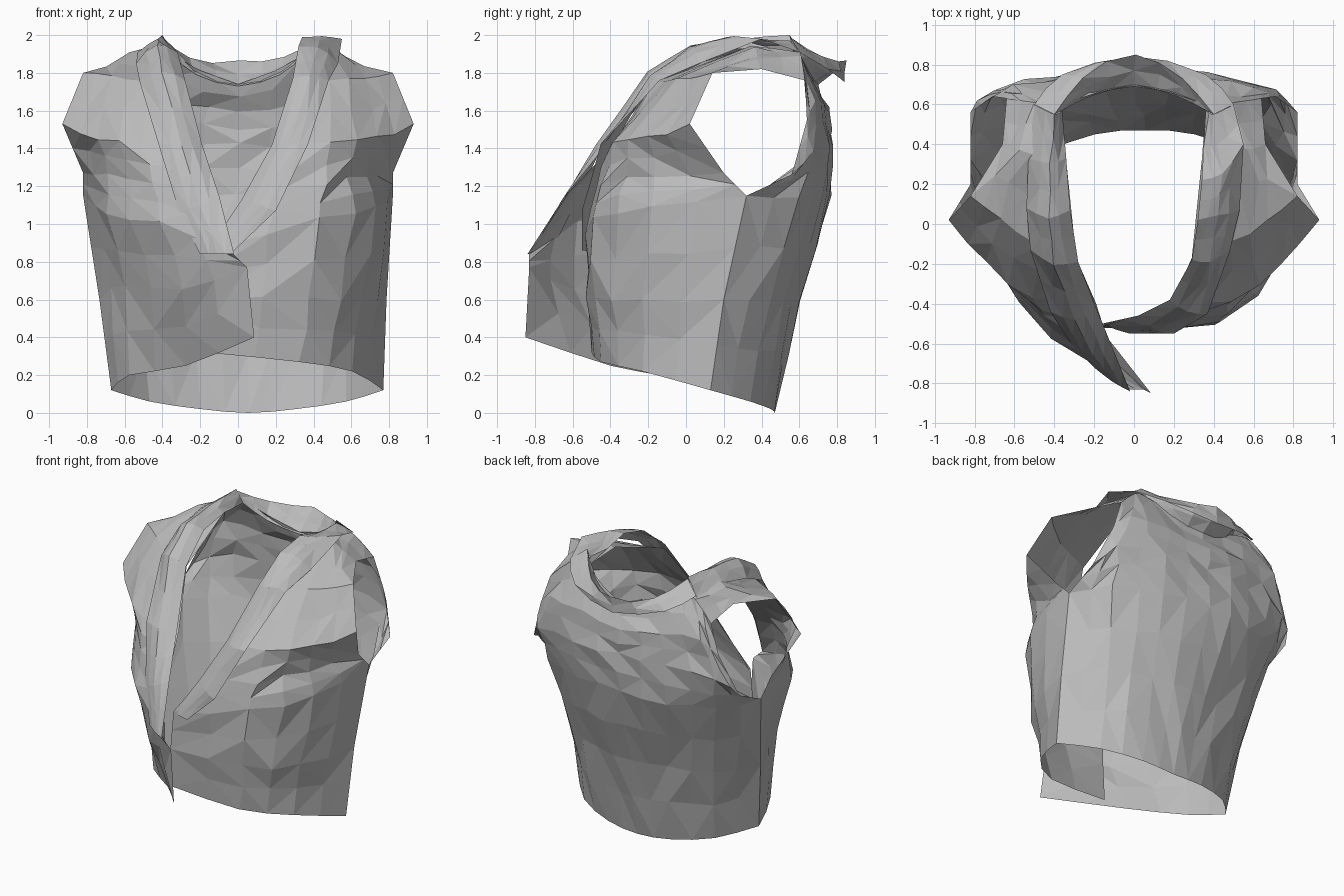
import bpy, bmesh, random
from mathutils import Vector

random.seed(4)
if "Cube" in bpy.data.objects:
    bpy.data.objects.remove(bpy.data.objects["Cube"], do_unlink=True)

cloth = bpy.data.materials.new("grey cloth")
cloth.use_nodes = True
GREY = (0.5, 0.5, 0.5, 1)
cloth.diffuse_color = GREY
cloth.node_tree.nodes["Principled BSDF"].inputs["Base Color"].default_value = GREY


def lean(p):
    """Shift the lower body sideways so the garment hangs off centre."""
    return Vector((p.x + 0.055 * max(0, 1 - p.z / 1.15), p.y, p.z))


def smooth_row(points, steps):
    """Resample a row of points with a Catmull-Rom curve."""
    pts = [Vector(p) for p in points]
    pts = [2 * pts[0] - pts[1]] + pts + [2 * pts[-1] - pts[-2]]
    out = []
    for a, b, c, d in zip(pts, pts[1:], pts[2:], pts[3:]):
        for k in range(steps):
            t = k / steps
            out.append(b + 0.5 * t * (c - a + t * (2 * a - 5 * b + 4 * c - d
                                                   + t * (3 * (b - c) + d - a))))
    return out + [pts[-2]]


def cloth_sheet(name, rows, side=1, steps=2, crumple=0.015, sheared=True):
    """Make a crumpled, faceted sheet through rows of control points."""
    rows = [smooth_row(r, steps) for r in rows]
    grid = []
    for low, high in zip(rows, rows[1:]):
        for k in range(2):
            grid.append([a.lerp(b, k / 2) for a, b in zip(low, high)])
    grid.append(rows[-1])
    bm = bmesh.new()
    verts = []
    for i, row in enumerate(grid):
        line = []
        for j, p in enumerate(row):
            p = Vector((p.x * side, p.y, p.z))
            if 0 < i < len(grid) - 1 and 0 < j < len(row) - 1:
                p += Vector([random.uniform(-crumple, crumple) for _ in "xyz"])
            line.append(bm.verts.new(lean(p) if sheared else p))
        verts.append(line)
    for i in range(len(verts) - 1):
        for j in range(len(verts[0]) - 1):
            a, b = verts[i][j], verts[i][j + 1]
            c, d = verts[i + 1][j + 1], verts[i + 1][j]
            split = ((a, b, c), (a, c, d)) if random.random() < 0.5 else ((a, b, d), (b, c, d))
            for tri in split:
                bm.faces.new(tri)
    # turn the sheet so its normals face away from the body
    bm.normal_update()
    core = Vector((0, 0.05, 0.95))
    if sum(f.normal.dot(f.calc_center_median() - core) * f.calc_area() for f in bm.faces) < 0:
        bmesh.ops.reverse_faces(bm, faces=bm.faces[:])
    mesh = bpy.data.meshes.new(name)
    bm.to_mesh(mesh)
    bm.free()
    mesh.materials.append(cloth)
    obj = bpy.data.objects.new(name, mesh)
    bpy.context.collection.objects.link(obj)


def mirrored(half):
    """Extend half a row, ending on the centre line, to the other side."""
    return half + [(-x, y, z) for x, y, z in reversed(half[:-1])]


# side seam, shared by the back and both front panels
seam = [(.72, .13, .12), (.76, .2, .6), (.82, .32, 1.15)]

# back panel, hem to shoulders; above the seam its edge is the rear of the armhole
back_half = [
    [seam[0], (.52, .34, .06), (.25, .45, .02), (0, .47, 0)],
    [seam[1], (.56, .45, .6), (.28, .56, .6), (0, .6, .6)],
    [seam[2], (.67, .6, 1.15), (.35, .73, 1.15), (0, .76, 1.15)],
    [(.82, .56, 1.26), (.7, .67, 1.4), (.36, .75, 1.42), (0, .77, 1.42)],
    [(.71, .64, 1.55), (.6, .69, 1.65), (.32, .73, 1.64), (0, .75, 1.6)],
    [(.64, .63, 1.76), (.5, .61, 1.89), (.36, .6, 1.9), (0, .7, 1.74)],
]
cloth_sheet("back_panel", [mirrored(r) for r in back_half])

# upper front and shoulder strap, the same on both sides
strap = [
    [(.93, .02, 1.53), (.74, -.2, 1.45), (.5, -.38, 1.42), (.19, -.4, 1.4)],
    [(.82, .14, 1.8), (.68, .02, 1.78), (.48, -.1, 1.77), (.29, -.17, 1.75)],
    [(.66, .4, 1.82), (.56, .38, 1.9), (.45, .35, 1.94), (.34, .32, 1.93)],
    [(.64, .63, 1.76), (.5, .61, 1.89), (.42, .6, 1.91), (.36, .58, 1.9)],
]

# left front panel, lying underneath, with a fold tucked in below the armhole
under = [
    [seam[0], (.56, -.23, .22), (.28, -.45, .27), (-.21, -.5, .32)],
    [seam[1], (.62, -.23, .6), (.36, -.49, .6), (-.2, -.52, .6)],
    [seam[2], (.74, -.18, 1.08), (.42, -.5, 1.03), (-.17, -.51, .87)],
    [(.82, .2, 1.27), (.67, -.16, 1.26), (.46, -.45, 1.22), (.03, -.46, 1.13)],
]
cloth_sheet("left_front_panel", under + strap)

# right front panel, swinging out over the other one
over = [
    [seam[0], (.62, -.14, .2), (.32, -.4, .25), (-.05, -.85, .4)],
    [seam[1], (.62, -.18, .68), (.31, -.59, .66), (-.03, -.83, .77)],
    [seam[2], (.7, -.21, 1.06), (.41, -.56, 1.0), (.04, -.83, .84)],
    [(.82, .2, 1.27), (.68, -.17, 1.26), (.46, -.47, 1.22), (.12, -.62, 1.17)],
]
cloth_sheet("right_front_panel", over + strap, side=-1)

# lapels: each row runs from the inner edge, over the roll, to the outer edge
left_lapel = [
    [(-.16, -.5, .86), (-.09, -.53, .86), (-.02, -.55, .86)],
    [(.02, -.46, 1.13), (.12, -.54, 1.1), (.2, -.55, 1.07)],
    [(.18, -.38, 1.42), (.27, -.44, 1.42), (.37, -.45, 1.42)],
    [(.29, -.18, 1.77), (.38, -.19, 1.79), (.48, -.14, 1.76)],
    [(.32, .02, 1.94), (.42, .04, 1.94), (.53, .07, 1.85)],
    [(.34, .22, 1.99), (.44, .25, 1.99), (.55, .4, 1.98)],
    [(.36, .57, 1.9), (.4, .55, 1.97), (.5, .6, 1.91)],
]
right_lapel = [
    [(.02, -.84, .84), (.11, -.79, .84), (.2, -.72, .84)],
    [(.1, -.64, 1.15), (.2, -.66, 1.1), (.31, -.61, 1.06)],
    [(.19, -.42, 1.42), (.3, -.48, 1.42), (.42, -.44, 1.42)],
    [(.28, -.19, 1.76), (.4, -.2, 1.81), (.52, -.13, 1.75)],
    [(.32, .07, 1.91), (.43, .03, 1.95), (.54, .08, 1.85)],
    [(.34, .33, 1.93), (.42, .3, 1.98), (.53, .33, 1.91)],
    [(.36, .57, 1.9), (.4, .55, 2.0), (.5, .6, 1.9)],
]
cloth_sheet("left_lapel", left_lapel, crumple=.006, sheared=False)
cloth_sheet("right_lapel", right_lapel, side=-1, crumple=.006, sheared=False)

# collar: neck base, standing top edge, turned-down outer edge
collar_half = [
    [(.36, .57, 1.9), (.22, .64, 1.79), (0, .69, 1.73)],
    [(.4, .55, 1.99), (.25, .73, 1.88), (0, .85, 1.86)],
    [(.5, .6, 1.91), (.36, .75, 1.82), (0, .84, 1.75)],
]
cloth_sheet("collar", [mirrored(r) for r in collar_half], crumple=.01)
